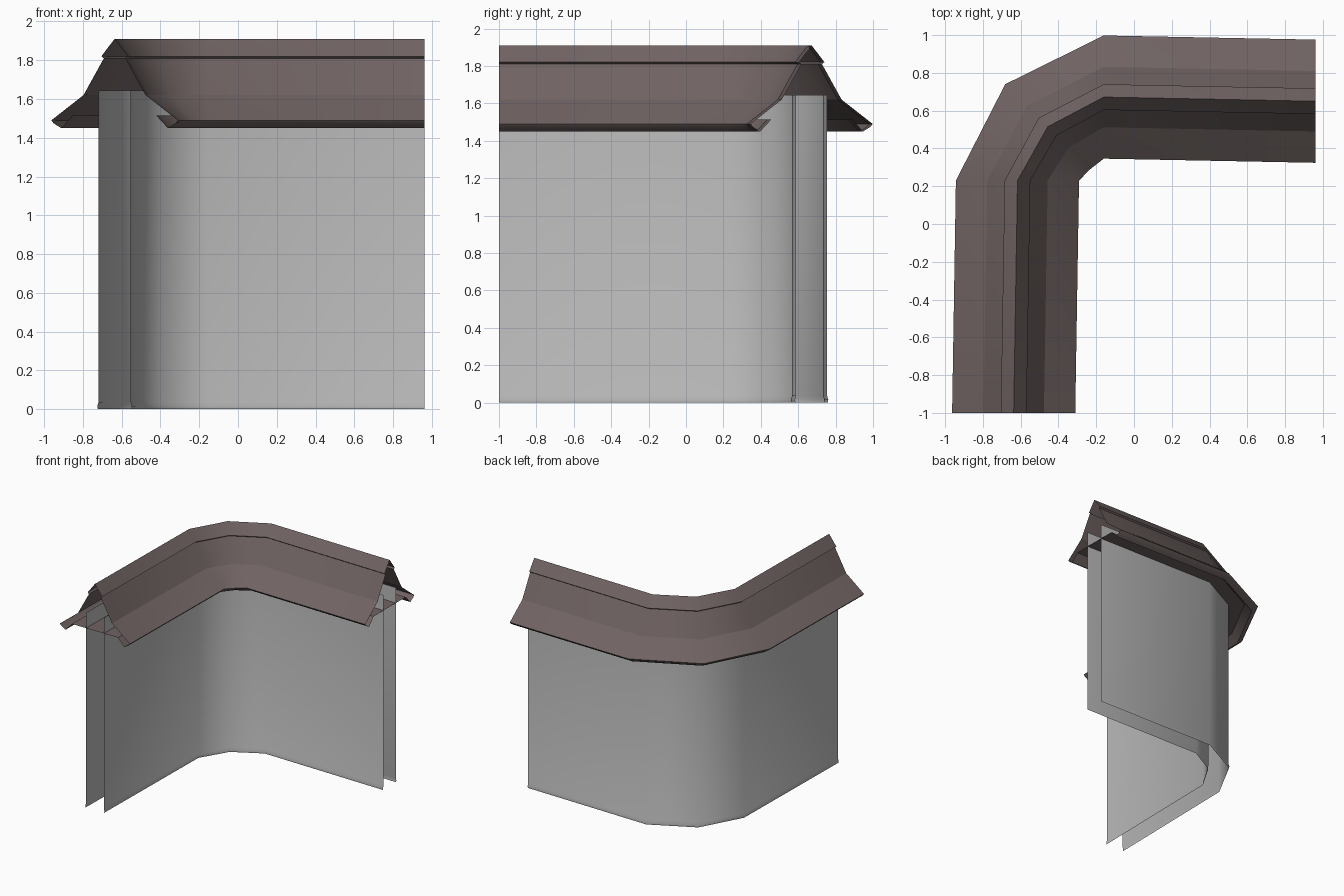
import bpy, math

if "Cube" in bpy.data.objects:
    bpy.data.objects.remove(bpy.data.objects["Cube"])

# Corner path of the wall: point and sideways direction (towards the outside)
PATH = [((-0.637, -1.0), (-1, 0)),
        ((-0.617, 0.23), (-1, 0)),
        ((-0.457, 0.515), (-0.69, 0.69)),
        ((-0.16, 0.672), (0, 1)),
        ((0.962, 0.65), (0, 1))]
FOLD_Z = 1.62  # height of the crease in the roof slope


def material(name, rgb):
    mat = bpy.data.materials.new(name)
    mat.diffuse_color = (*rgb, 1)
    mat.use_nodes = True
    mat.node_tree.nodes["Principled BSDF"].inputs["Base Color"].default_value = mat.diffuse_color
    return mat


def sweep(name, profile, mat, closed=False):
    """Sweep an (offset, height) profile along the corner path."""
    n = len(profile)
    verts = [(p[0] + d[0] * o, p[1] + d[1] * o, z)
             for p, d in PATH for o, z in profile]
    faces = []
    for i in range(len(PATH) - 1):
        for j in range(n if closed else n - 1):
            k = (j + 1) % n
            faces.append((i * n + j, (i + 1) * n + j, (i + 1) * n + k, i * n + k))
    me = bpy.data.meshes.new(name)
    me.from_pydata(verts, [], faces)
    me.materials.append(mat)
    ob = bpy.data.objects.new(name, me)
    bpy.context.collection.objects.link(ob)
    bpy.ops.object.select_all(action='DESELECT')
    ob.select_set(True)
    bpy.context.view_layer.objects.active = ob
    bpy.ops.object.shade_smooth_by_angle(angle=math.radians(38))
    # keep the crease in the roof slope crisp
    for e in me.edges:
        if all(abs(me.vertices[v].co.z - FOLD_Z) < 1e-4 for v in e.vertices):
            e.use_edge_sharp = True
    return ob


tile = material("roof_brown", (0.16, 0.125, 0.122))
plaster = material("wall_grey", (0.50, 0.50, 0.50))

# Two wall sheets, open at top, bottom and ends, with a slight foot flare
outer = [(0.083, 1.645), (0.083, 0.035), (0.089, 0.015), (0.086, 0.0)]
sweep("outer_wall", outer, plaster)
sweep("inner_wall", [(-o, z) for o, z in reversed(outer)], plaster)

# Roof shell: soffit, eave lip, bent slope and ridge cap, mirrored about the ridge
half = [(0.215, 1.515), (0.275, 1.45), (0.315, 1.475), (0.326, 1.49),
        (0.16, FOLD_Z), (0.055, 1.81), (0.068, 1.82)]
roof = [(-o, z) for o, z in half] + [(0, 1.91)] + half[::-1]
sweep("roof", roof, tile, closed=True)
